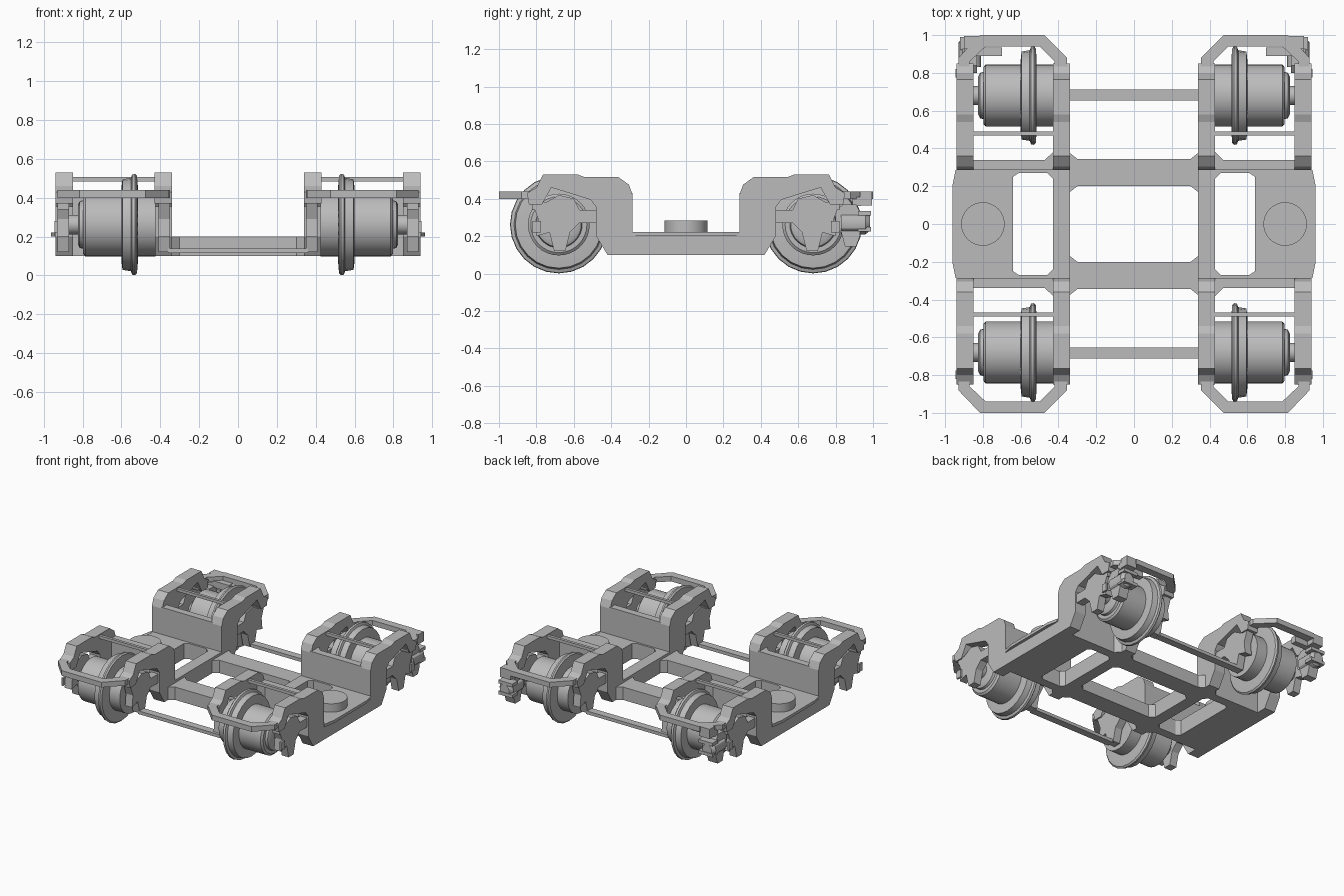
import bpy, bmesh
from math import sin, cos, pi, radians
from mathutils import Vector

cube = bpy.data.objects.get("Cube")
if cube:
    bpy.data.objects.remove(cube)

grey = bpy.data.materials.new("cast grey")
grey.use_nodes = True
grey.diffuse_color = (0.5, 0.5, 0.5, 1)
grey.node_tree.nodes["Principled BSDF"].inputs["Base Color"].default_value = (0.5, 0.5, 0.5, 1)


def finish(name, bm, mirror, smooth=False):
    """Turn a bmesh into an object, mirrored over the named axes."""
    bmesh.ops.recalc_face_normals(bm, faces=bm.faces[:])
    mesh = bpy.data.meshes.new(name)
    bm.to_mesh(mesh)
    bm.free()
    mesh.materials.append(grey)
    obj = bpy.data.objects.new(name, mesh)
    bpy.context.collection.objects.link(obj)
    if mirror:
        mod = obj.modifiers.new("Mirror", "MIRROR")
        mod.use_axis = ("x" in mirror, "y" in mirror, False)
        mod.use_mirror_merge = False
    if smooth:
        bpy.ops.object.select_all(action="DESELECT")
        bpy.context.view_layer.objects.active = obj
        obj.select_set(True)
        bpy.ops.object.shade_smooth_by_angle(angle=radians(30))
    return obj


def prism(name, pts, axis, lo, hi, mirror="xy"):
    """Extrude a 2D outline along x (outline in y, z) or z (outline in x, y)."""
    bm = bmesh.new()
    place = (lambda p: (lo, *p)) if axis == "x" else (lambda p: (*p, lo))
    face = bm.faces.new([bm.verts.new(place(p)) for p in pts])
    new = bmesh.ops.extrude_face_region(bm, geom=[face])["geom"]
    step = Vector((hi - lo, 0, 0)) if axis == "x" else Vector((0, 0, hi - lo))
    bmesh.ops.translate(bm, vec=step, verts=[v for v in new if isinstance(v, bmesh.types.BMVert)])
    return finish(name, bm, mirror)


def box(name, x, y, z, mirror="xy"):
    return prism(name, [(x[0], y[0]), (x[1], y[0]), (x[1], y[1]), (x[0], y[1])], "z", *z, mirror)


def lathe(name, profile, centre, axis, sides=24, mirror="xy"):
    """Spin (position, radius) pairs about an axis and cap both ends."""
    bm = bmesh.new()
    rings = []
    for t, r in profile:
        ring = []
        for i in range(sides):
            a, b = r * cos(2 * pi * i / sides), r * sin(2 * pi * i / sides)
            offset = {"x": (t, a, b), "y": (a, t, b), "z": (a, b, t)}[axis]
            ring.append(bm.verts.new(Vector(centre) + Vector(offset)))
        rings.append(ring)
    for r0, r1 in zip(rings, rings[1:]):
        for i in range(sides):
            j = (i + 1) % sides
            bm.faces.new((r0[i], r0[j], r1[j], r1[i]))
    bm.faces.new(rings[0])
    bm.faces.new(rings[-1])
    return finish(name, bm, mirror, smooth=True)


INNER, OUTER = (0.34, 0.43), (0.85, 0.94)
AXLE_Y, AXLE_Z = 0.68, 0.262

# Longitudinal side frames with raised arms over the axles
half = [(0.285, 0.22), (0.285, 0.42), (0.305, 0.475), (0.36, 0.515), (0.54, 0.515),
        (0.58, 0.53), (0.765, 0.53), (0.80, 0.46), (0.85, 0.43), (0.84, 0.37),
        (0.77, 0.37), (0.72, 0.46), (0.51, 0.395), (0.48, 0.355), (0.48, 0.20), (0.42, 0.10)]
outline = half + [(-y, z) for y, z in reversed(half)]
for label, span in (("inner", INNER), ("outer", OUTER)):
    prism(label + "_side_frame", outline, "x", *span, mirror="x")

# Star shaped axle guards tied back to the frames
star = [(0.47, 0.34), (0.57, 0.34), (0.60, 0.40), (0.68, 0.42), (0.75, 0.38), (0.82, 0.37),
        (0.79, 0.29), (0.80, 0.20), (0.73, 0.22), (0.705, 0.12), (0.645, 0.12),
        (0.62, 0.22), (0.57, 0.27), (0.47, 0.27)]
for label, span in (("inner", (0.35, 0.41)), ("outer", (0.87, 0.93))):
    prism(label + "_axle_guard", star, "x", *span)
box("guard_hanger", (0.87, 0.93), (0.76, 0.82), (0.34, 0.42))
box("guard_nub", (0.93, 0.945), (0.775, 0.82), (0.22, 0.28))

# Low outer deck with a bulged rim plate and a spring seat
box("outer_deck", (0.64, 0.86), (-0.30, 0.30), (0.10, 0.22), "x")
prism("deck_rim", [(0.93, -0.285), (0.945, -0.285), (0.962, -0.20), (0.962, 0.20),
                   (0.945, 0.285), (0.93, 0.285)], "z", 0.20, 0.222, "x")
lathe("spring_seat", [(0.20, 0.115), (0.285, 0.115)], (0.80, 0, 0), "z", 32, "x")

# Cross walls, with corner gussets
prism("wheel_box_wall", [(0.42, 0.285), (0.86, 0.285), (0.86, 0.34), (0.47, 0.34),
                         (0.43, 0.38), (0.42, 0.38)], "z", 0.10, 0.43)
prism("deck_gusset", [(0.42, 0.29), (0.42, 0.24), (0.43, 0.24), (0.46, 0.27),
                      (0.61, 0.27), (0.64, 0.25), (0.65, 0.29)], "z", 0.10, 0.22)

# Transverse beams joining both sides, flared at their ends
prism("cross_beam", [(-0.345, 0.165), (-0.30, 0.20), (0.30, 0.20), (0.345, 0.165),
                     (0.345, 0.38), (0.30, 0.345), (-0.30, 0.345), (-0.345, 0.38)],
      "z", 0.10, 0.20, "y")
box("tie_bar", (-0.36, 0.36), (0.655, 0.712), (0.115, 0.14), "y")
box("brake_rod", (0.42, 0.86), (0.468, 0.49), (0.485, 0.508))

# Chamfered end bumpers
prism("end_bumper", [(0.35, 0.77), (0.355, 0.88), (0.475, 1.0), (0.815, 1.0), (0.93, 0.88),
                     (0.93, 0.77), (0.87, 0.77), (0.87, 0.86), (0.785, 0.94), (0.50, 0.94),
                     (0.42, 0.86), (0.42, 0.77)], "z", 0.40, 0.44)

# Wheels, motor drums and axle stubs
centre = (0, AXLE_Y, AXLE_Z)
lathe("wheel", [(0.515, 0.19), (0.52, 0.25), (0.53, 0.261), (0.545, 0.258),
                (0.552, 0.24), (0.595, 0.233), (0.60, 0.19)], centre, "x")
lathe("motor_drum", [(0.425, 0.165), (0.785, 0.165), (0.797, 0.15), (0.797, 0.125),
                     (0.815, 0.12), (0.825, 0.10), (0.825, 0.05), (0.88, 0.05)], centre, "x", 32)

# Equipment on the rear outer corners
prism("rear_unit", [(0.80, 0.34), (0.84, 0.37), (0.91, 0.37), (0.93, 0.33), (0.93, 0.20),
                    (0.91, 0.145), (0.85, 0.145), (0.83, 0.22), (0.80, 0.24)],
      "x", 0.83, 0.91, "x")
lathe("rear_unit_drum", [(0.83, 0.06), (0.96, 0.06), (0.985, 0.04)], (0.87, 0, 0.27), "y", 12, "x")
box("rear_unit_lug", (0.80, 0.92), (0.92, 0.99), (0.225, 0.25), "x")
box("rear_unit_upper_lug", (0.80, 0.92), (0.92, 0.99), (0.31, 0.335), "x")
box("rear_bracket", (0.81, 0.90), (0.93, 0.995), (0.365, 0.44), "x")
box("rear_bracket_arm", (0.70, 0.90), (0.89, 0.935), (0.36, 0.41), "x")
